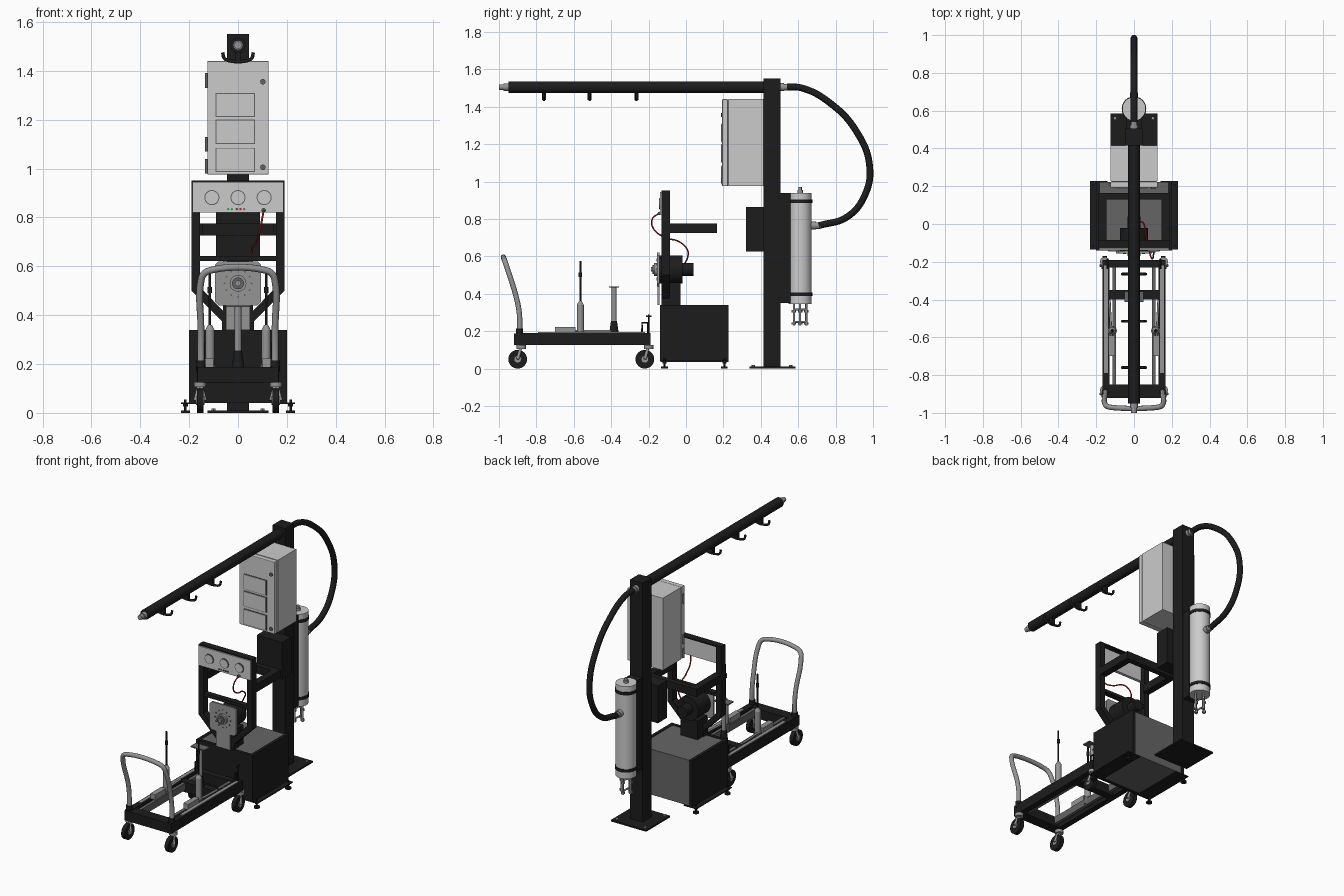
import bpy, math
from mathutils import Vector

if "Cube" in bpy.data.objects:
    bpy.data.objects.remove(bpy.data.objects["Cube"])


def mat(name, c):
    m = bpy.data.materials.new(name)
    m.diffuse_color = (c[0], c[1], c[2], 1)
    m.use_nodes = True
    m.node_tree.nodes["Principled BSDF"].inputs["Base Color"].default_value = m.diffuse_color
    return m


BLACK = mat("black", (0.012, 0.012, 0.012))
DARK = mat("dark_grey", (0.13, 0.13, 0.13))
STEEL = mat("steel", (0.3, 0.3, 0.3))
RED = mat("red", (0.4, 0.02, 0.02))
GREEN = mat("green", (0.02, 0.4, 0.1))
LIGHT = mat("light_grey", (0.62, 0.62, 0.62))


def paint(o, name, m):
    o.name = name
    o.data.materials.append(m)
    return o


def box(name, x, y, z, m=BLACK, bevel=0):
    """Box from (min, max) ranges."""
    bpy.ops.mesh.primitive_cube_add(size=1, location=[(a + b) / 2 for a, b in (x, y, z)])
    o = bpy.context.object
    o.scale = [b - a for a, b in (x, y, z)]
    bpy.ops.object.transform_apply(location=False, rotation=False, scale=True)
    if bevel:
        b = o.modifiers.new("bevel", 'BEVEL')
        b.width, b.segments = bevel, 2
    return paint(o, name, m)


def rod(name, p, q, r, m=STEEL, r2=None, n=32):
    """Cylinder or cone between two points."""
    p, q = Vector(p), Vector(q)
    bpy.ops.mesh.primitive_cone_add(vertices=n, radius1=r, radius2=r if r2 is None else r2,
                                    depth=(q - p).length, location=(p + q) / 2)
    o = bpy.context.object
    o.rotation_euler = (q - p).to_track_quat('Z', 'Y').to_euler()
    bpy.ops.object.shade_smooth_by_angle()
    return paint(o, name, m)


def tube(name, pts, r, m, smooth=True):
    """Round tube along a path."""
    c = bpy.data.curves.new(name, 'CURVE')
    c.dimensions = '3D'
    c.bevel_depth, c.bevel_resolution, c.resolution_u, c.use_fill_caps = r, 4, 10, True
    s = c.splines.new('BEZIER')
    s.bezier_points.add(len(pts) - 1)
    for b, p in zip(s.bezier_points, pts):
        b.co = p
        b.handle_left_type = b.handle_right_type = 'AUTO' if smooth else 'VECTOR'
    o = bpy.data.objects.new(name, c)
    bpy.context.collection.objects.link(o)
    return paint(o, name, m)


def prism(name, prof, y0, y1, m):
    """Extrude an x-z outline along y."""
    n = len(prof)
    v = [(x, y, z) for y in (y0, y1) for x, z in prof]
    f = [list(range(n)), list(range(2 * n - 1, n - 1, -1))]
    f += [(i, i + n, (i + 1) % n + n, (i + 1) % n) for i in range(n)]
    me = bpy.data.meshes.new(name)
    me.from_pydata(v, [], f)
    o = bpy.data.objects.new(name, me)
    bpy.context.collection.objects.link(o)
    return paint(o, name, m)


# Column, base plate and boom
box("column", (-.045, .045), (.415, .505), (0, 1.55))
box("column_base", (-.125, .125), (.34, .585), (0, .01))
for x in (-.1, .1):
    for y in (.36, .56):
        rod("base_bolt", (x, y, .008), (x, y, .018), .01, STEEL, n=6)
rod("boom", (0, -.95, 1.505), (0, .42, 1.505), .031, BLACK)
rod("boom_nozzle_collar", (0, -.975, 1.505), (0, -.95, 1.505), .02)
rod("boom_nozzle", (0, -1, 1.505), (0, -.97, 1.505), .015)
for y in (-.76, -.515, -.265):
    box("hook_stem", (-.012, .012), (y - .011, y + .011), (1.435, 1.48))
    tube("boom_hook", [(-.063, y, 1.475), (-.055, y, 1.45), (-.03, y, 1.44), (.03, y, 1.44),
                       (.055, y, 1.45), (.063, y, 1.475)], .007, BLACK)

# Electrical cabinet with door, panels, hinges and locks
box("cabinet_body", (-.125, .125), (.227, .415), (.975, 1.44), LIGHT)
box("cabinet_seam", (-.12, .12), (.22, .23), (.98, 1.435), BLACK)
box("cabinet_door", (-.125, .125), (.193, .224), (.975, 1.44), LIGHT, .004)
for z0, z1 in ((1.21, 1.31), (1.1, 1.2), (.985, 1.085)):
    box("door_panel_rim", (-.093, .07), (.1905, .2), (z0, z1), DARK)
    box("door_panel", (-.089, .066), (.188, .2), (z0 + .004, z1 - .004), LIGHT)
for z in (1.36, 1.1, 1.01):
    rod("cabinet_hinge", (-.129, .21, z - .03), (-.129, .21, z + .03), .006, DARK)
for z in (1.355, 1.005):
    rod("door_lock", (.102, .186, z), (.102, .195, z), .011, DARK)
box("pump_box", (-.09, .09), (.32, .415), (.625, .865))

# Tank, bracket, feet and hose
box("tank_bracket", (-.04, .04), (.505, .56), (.35, .94))
rod("tank", (0, .61, .345), (0, .61, .94), .062, LIGHT, n=48)
for z in (.387, .885):
    rod("tank_band", (0, .61, z), (0, .61, z + .02), .065, BLACK, n=48)
rod("tank_cap", (0, .61, .94), (0, .61, .955), .015)
rod("tank_valve", (0, .61, .955), (0, .61, .97), .009)
for a in range(4):
    x, y = .033 * math.cos(a * math.pi / 2), .61 + .033 * math.sin(a * math.pi / 2)
    rod("tank_pin", (x, y, .23), (x, y, .35), .006)
    for z in (.235, .3):
        rod("tank_pin_nut", (x, y, z), (x, y, z + .012), .012, STEEL, n=6)
for z in (.25, .315):
    rod("tank_pin_tie", (0, .577, z), (0, .643, z), .005)
rod("tank_port", (0, .66, .765), (0, .695, .765), .022)
rod("tank_port_neck", (0, .69, .765), (0, .72, .763), .017)
rod("column_port", (0, .5, 1.505), (0, .525, 1.505), .022)
rod("column_port_neck", (0, .52, 1.505), (0, .55, 1.505), .017)
tube("hose", [(0, .54, 1.506), (0, .62, 1.5), (0, .77, 1.42), (0, .91, 1.27), (0, .982, 1.08),
              (0, .953, .92), (0, .86, .81), (0, .71, .764)], .018, BLACK)

# Floor cabinet with side panels and levelling feet
box("floor_cabinet", (-.19, .19), (-.13, .222), (.043, .336), DARK)
box("floor_cabinet_front", (-.2, .2), (-.14, -.12), (.04, .34))
for s in (-1, 1):
    box("floor_cabinet_side", sorted((s * .18, s * .2)), (-.14, .227), (.04, .34))
    box("foot_flange", sorted((s * .14, s * .233)), (-.135, .227), (.036, .042))
    for y in (-.115, .205):
        rod("foot_pad", (s * .215, y, 0), (s * .215, y, .01), .018, BLACK)
        rod("foot_screw", (s * .215, y, .01), (s * .215, y, .055), .005, BLACK)
        rod("foot_nut", (s * .215, y, .026), (s * .215, y, .036), .011, BLACK, n=6)

# Instrument frame: posts that slope inward, rear arms, crossbars
for s in (-1, 1):
    prism("frame_post", [(s * x, z) for x, z in ((.19, .95), (.155, .95), (.155, .515), (.04, .395),
                                                 (.04, .34), (.065, .34), (.065, .375), (.19, .5))],
          -.13, -.085, BLACK)
    box("frame_arm", sorted((s * .145, s * .19)), (-.09, .165), (.725, .775))
box("frame_rear_bar", (-.16, .16), (.13, .165), (.725, .775))
box("frame_cross_bar", (-.16, .16), (-.125, -.09), (.622, .642))
box("motor_pedestal", (-.06, .06), (-.13, -.03), (.34, .46))

# Gauge panel
box("gauge_panel", (-.186, .186), (-.138, -.118), (.82, .945), LIGHT)
box("gauge_panel_top", (-.19, .19), (-.13, -.085), (.943, .952))
for x in (-.107, 0, .107):
    rod("gauge_rim", (x, -.143, .881), (x, -.13, .881), .031, DARK)
    rod("gauge_face", (x, -.145, .881), (x, -.13, .881), .027, LIGHT)
for x, m in ((-.04, GREEN), (-.025, GREEN), (-.005, RED), (.01, RED), (.025, DARK)):
    rod("indicator", (x, -.143, .834), (x, -.13, .834), .005, m, n=12)
rod("cable_socket", (.105, -.15, .829), (.105, -.13, .829), .009, DARK)
tube("cable", [(.105, -.148, .828), (.1, -.18, .8), (.09, -.175, .75), (.075, -.11, .7),
               (.06, -.04, .68), (.05, .005, .64), (.03, .01, .6), (.02, -.005, .565)], .004, RED)

# Motor and face plate
rod("motor", (0, -.145, .53), (0, -.02, .53), .075, BLACK, n=40)
rod("motor_rear", (0, -.02, .53), (0, .04, .53), .035, BLACK)
prism("motor_face_plate", [(-.095, .455), (-.08, .44), (.08, .44), (.095, .455), (.095, .605),
                           (.08, .62), (-.08, .62), (-.095, .605)], -.155, -.143, STEEL)
box("motor_neck", (-.05, .05), (-.153, -.143), (.34, .445), STEEL)
rod("chuck", (0, -.17, .53), (0, -.15, .53), .034, STEEL)
rod("chuck_ring", (0, -.178, .53), (0, -.16, .53), .024, DARK)
rod("spindle", (0, -.188, .53), (0, -.16, .53), .012, STEEL)
for i in range(12):
    a = i * math.pi / 6
    x, z = .055 * math.cos(a), .53 + .055 * math.sin(a)
    rod("plate_bolt", (x, -.159, z), (x, -.15, z), .004, DARK, n=8)

# Cart frame, casters, jacks
for y0, y1 in ((-.92, -.85), (-.4, -.35), (-.23, -.19)):
    box("cart_cross_bar", (-.165, .165), (y0, y1), (.125, .188))
for s in (-1, 1):
    box("cart_side_rail", sorted((s * .13, s * .168)), (-.91, -.19), (.125, .19))
    box("cart_track", sorted((s * .138, s * .16)), (-.79, -.22), (.188, .195), STEEL)
    box("cart_inner_rail", sorted((s * .095, s * .115)), (-.86, -.21), (.14, .185), DARK)
    for y in (-.9, -.22):
        rod("caster_wheel", (s * .142, y, .05), (s * .168, y, .05), .05, BLACK)
        rod("caster_hub", (s * .138, y, .05), (s * .172, y, .05), .018, STEEL)
        for dx in (.135, .175):
            rod("caster_fork", (s * dx, y, .05), (s * .155, y + .02, .125), .008)
        rod("caster_swivel", (s * .155, y + .02, .105), (s * .155, y + .02, .126), .025)
    rod("handle_socket", (s * .152, -.89, .17), (s * .152, -.89, .215), .019, BLACK)
    box("jack_pump", sorted((s * .1, s * .135)), (-.7, -.59), (.188, .222), STEEL)
    rod("jack_lever", (s * .13, -.4, .2), (s * .115, -.68, .2), .006, STEEL)
    rod("jack_foot", (s * .115, -.565, .15), (s * .115, -.565, .2), .024, DARK)
    rod("jack_cylinder", (s * .115, -.565, .19), (s * .115, -.565, .34), .019)
    rod("jack_shoulder", (s * .115, -.565, .34), (s * .115, -.565, .36), .019, STEEL, .008)
    rod("jack_rod", (s * .115, -.565, .35), (s * .115, -.565, .575), .005, BLACK)
    rod("jack_collar", (s * .115, -.565, .49), (s * .115, -.565, .515), .009, BLACK)
    tube("docking_latch", [(s * .14, -.235, .18), (s * .14, -.235, .245), (s * .14, -.205, .245),
                           (s * .14, -.205, .18)], .005, BLACK, False)
    rod("latch_pin", (s * .14, -.2, .18), (s * .14, -.2, .29), .004, BLACK)
    rod("latch_grip", (s * .14, -.215, .28), (s * .14, -.185, .28), .005, BLACK)
tube("push_handle", [(-.152, -.89, .18), (-.152, -.89, .28), (-.152, -.9, .35), (-.152, -.955, .535),
                     (-.14, -.966, .568), (-.11, -.972, .584), (.11, -.972, .584), (.14, -.966, .568),
                     (.152, -.955, .535), (.152, -.9, .35), (.152, -.89, .28), (.152, -.89, .18)],
     .014, STEEL)

# Centre support post on the cart
rod("support_base", (0, -.385, .185), (0, -.385, .255), .026, BLACK, .016)
rod("support_post", (0, -.385, .25), (0, -.385, .435), .014)
box("support_top", (-.05, .05), (-.413, -.357), (.433, .44), DARK)
